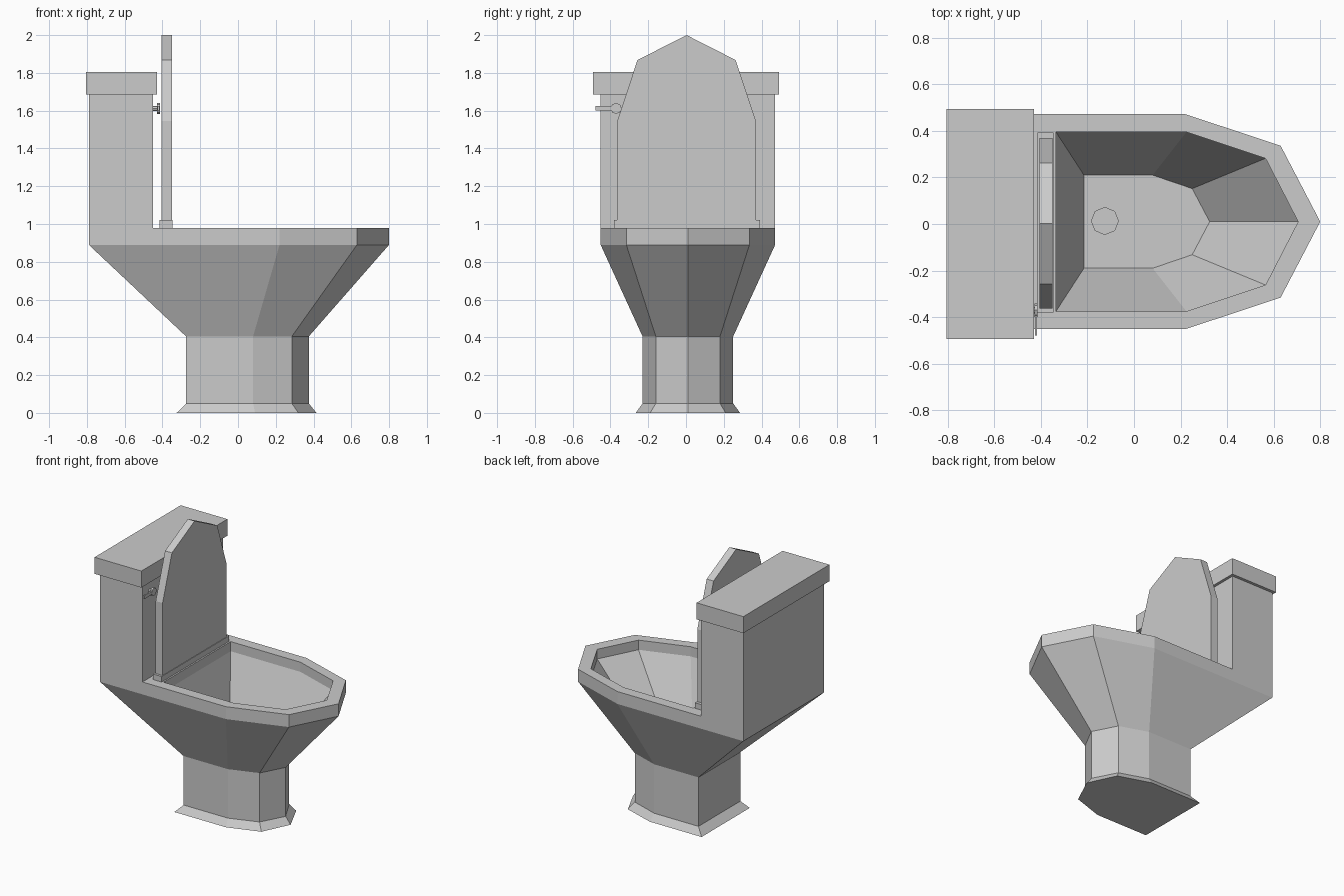
import bpy, bmesh, math
from mathutils import Matrix

if "Cube" in bpy.data.objects:
    bpy.data.objects.remove(bpy.data.objects["Cube"])

YC = 0.01  # the bowl sits a touch off the centre line


def finish(name, bm):
    bmesh.ops.recalc_face_normals(bm, faces=bm.faces)
    mesh = bpy.data.meshes.new(name)
    bm.to_mesh(mesh)
    bm.free()
    ob = bpy.data.objects.new(name, mesh)
    bpy.context.collection.objects.link(ob)
    return ob


def box(name, x0, x1, y0, y1, z0, z1):
    bm = bmesh.new()
    m = Matrix.Translation(((x0 + x1) / 2, (y0 + y1) / 2, (z0 + z1) / 2))
    bmesh.ops.create_cube(bm, size=1, matrix=m @ Matrix.Diagonal((x1 - x0, y1 - y0, z1 - z0, 1)))
    return finish(name, bm)


def rod(name, x0, x1, y, z, r):
    bm = bmesh.new()
    m = Matrix.Translation(((x0 + x1) / 2, y, z)) @ Matrix.Rotation(math.pi / 2, 4, 'Y')
    bmesh.ops.create_cone(bm, cap_ends=True, segments=8, radius1=r, radius2=r,
                          depth=x1 - x0, matrix=m)
    return finish(name, bm)


def ring(bm, half, tip, z):
    """Mirrored outline: +y side back to front, tip, then -y side."""
    pts = half + [(tip, 0)] + [(x, -y) for x, y in reversed(half)]
    return [bm.verts.new((x, y + YC, z)) for x, y in pts]


def with_tank_point(half):
    """Add the point on the straight side where the tank front lands."""
    (x0, y0), (x1, y1) = half[:2]
    t = 0.34 / 1.01
    return [half[0], (x0 + (x1 - x0) * t, y0 + (y1 - y0) * t)] + half[1:]


def bridge(bm, a, b):
    n = len(a)
    for i in range(n):
        j = (i + 1) % n
        bm.faces.new((a[i], a[j], b[j], b[i]))


def loop_edges(bm, vs):
    return [bm.edges.get((vs[i - 1], vs[i])) for i in range(len(vs))]


# Pedestal, bowl and tank as one continuous shell
bm = bmesh.new()
foot = [(-0.325, 0.276), (0.09, 0.276), (0.32, 0.2)]
stem = [(-0.275, 0.24), (0.08, 0.24), (0.285, 0.17)]
rim = [(-0.79, 0.462), (0.22, 0.462), (0.63, 0.326)]
outer = [ring(bm, with_tank_point(h), tip, z) for h, tip, z in (
    (foot, 0.415, 0.0), (stem, 0.375, 0.05), (stem, 0.375, 0.405),
    (rim, 0.8, 0.89), (rim, 0.8, 0.98))]
for a, b in zip(outer, outer[1:]):
    bridge(bm, a, b)
bm.faces.new(outer[0])

# Tank walls rise from the back of the rim
top = outer[-1]
tank_low = [top[0], top[1], top[-2], top[-1]]
tank_high = [bm.verts.new((v.co.x, v.co.y, 1.72)) for v in tank_low]
bridge(bm, tank_low, tank_high)
bm.faces.new(tank_high)

# Bowl interior
mouth = [(-0.335, 0.385), (0.225, 0.385), (0.565, 0.272)]
floor = [(-0.215, 0.2), (0.08, 0.2), (0.25, 0.142)]
inner = [ring(bm, mouth, 0.705, 0.98), ring(bm, mouth, 0.705, 0.91), ring(bm, floor, 0.325, 0.46)]
loops = [top[1:-1]] + inner
for a, b in zip(loops, loops[1:]):
    bridge(bm, a, b)

# Octagonal drain
drain = [[bm.verts.new((-0.125 + 0.058 * math.cos(i * math.pi / 4),
                        0.013 + 0.058 * math.sin(i * math.pi / 4), z)) for i in range(8)]
         for z in (0.46, 0.3)]
bridge(bm, *drain)
bm.faces.new(drain[1])
bmesh.ops.triangle_fill(bm, use_beauty=True, normal=(0, 0, 1),
                        edges=loop_edges(bm, inner[-1]) + loop_edges(bm, drain[0]))
finish("toilet_body", bm)

# Tank lid
box("tank_lid", -0.805, -0.43, -0.493, 0.493, 1.685, 1.805)

# Raised seat lid and its hinge bar
bm = bmesh.new()
side = [(0.367, 0.99), (0.367, 1.545), (0.26, 1.868)]
outline = side + [(0, 2.0)] + [(-y, z) for y, z in reversed(side)]
face = bm.faces.new([bm.verts.new((-0.405, y + 0.003, z)) for y, z in outline])
ext = bmesh.ops.extrude_face_region(bm, geom=[face], use_keep_orig=True)
bmesh.ops.translate(bm, vec=(0.055, 0, 0),
                    verts=[v for v in ext["geom"] if isinstance(v, bmesh.types.BMVert)])
finish("seat_lid", bm)
box("hinge_bar", -0.415, -0.346, -0.381, 0.393, 0.97, 1.02)

# Flush handle
rod("handle_stem", -0.46, -0.425, -0.37, 1.612, 0.014)
rod("handle_disc", -0.428, -0.414, -0.37, 1.612, 0.029)
box("handle_arm", -0.426, -0.416, -0.478, -0.37, 1.6, 1.624)
